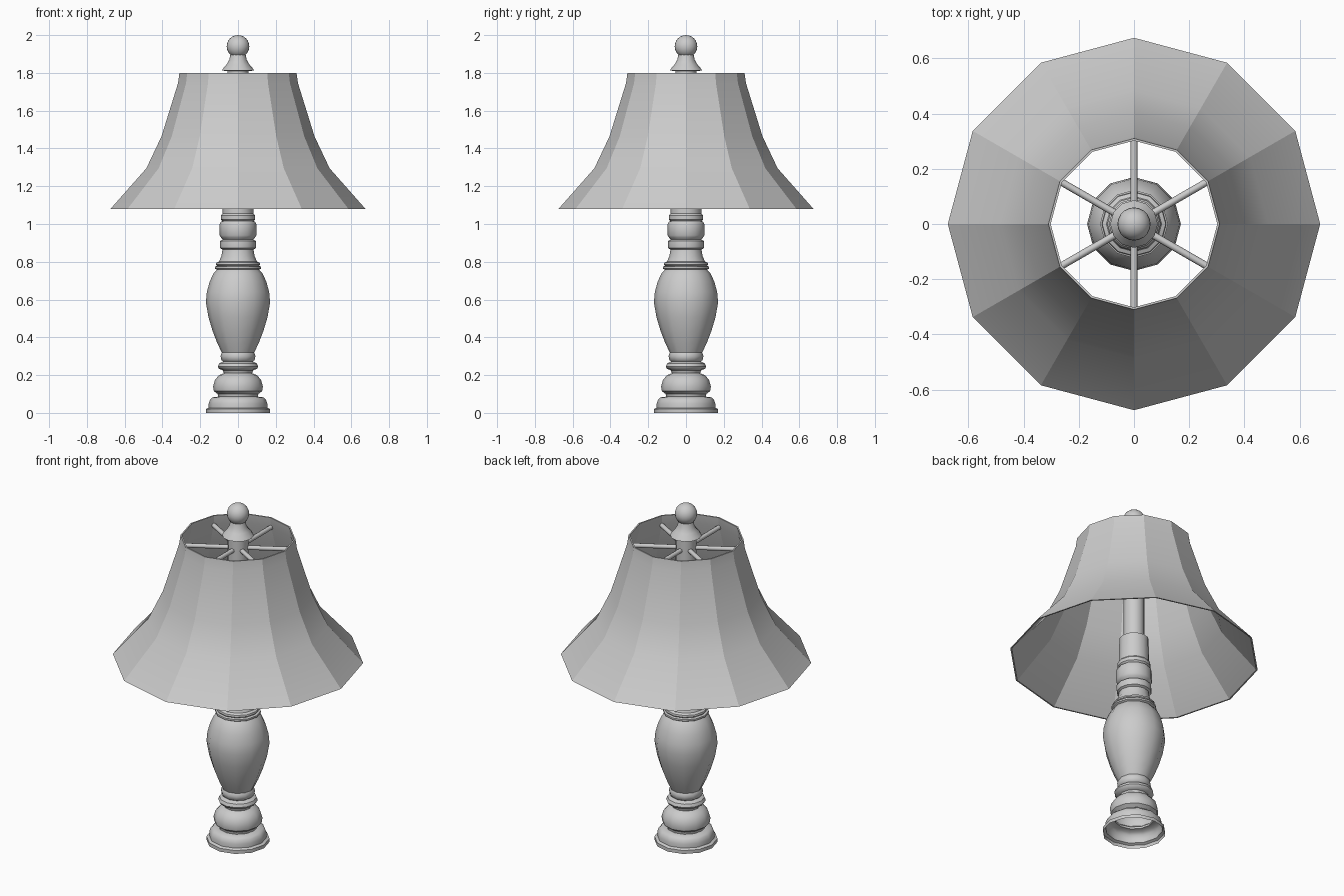
import bpy, bmesh, math
from mathutils import Matrix

if "Cube" in bpy.data.objects:
    bpy.data.objects.remove(bpy.data.objects["Cube"])


def lathe(name, profile, sides=12, angle=40, closed=False):
    """Revolve (radius, height) points around z."""
    bm = bmesh.new()
    rings = []
    for r, z in profile:
        if r < 1e-5:
            rings.append([bm.verts.new((0, 0, z))] * sides)
        else:
            rings.append([bm.verts.new((r * math.cos(2 * math.pi * i / sides),
                                        r * math.sin(2 * math.pi * i / sides), z))
                          for i in range(sides)])
    pairs = list(zip(rings, rings[1:]))
    if closed:
        pairs.append((rings[-1], rings[0]))
    for a, b in pairs:
        for i in range(sides):
            j = (i + 1) % sides
            bm.faces.new(list(dict.fromkeys((a[i], a[j], b[j], b[i]))))
    bmesh.ops.recalc_face_normals(bm, faces=bm.faces)
    return finish(name, bm, angle)


def finish(name, bm, angle):
    mesh = bpy.data.meshes.new(name)
    bm.to_mesh(mesh)
    bm.free()
    obj = bpy.data.objects.new(name, mesh)
    bpy.context.collection.objects.link(obj)
    bpy.ops.object.select_all(action='DESELECT')
    obj.select_set(True)
    bpy.context.view_layer.objects.active = obj
    bpy.ops.object.shade_smooth_by_angle(angle=math.radians(angle))
    return obj


# Foot, open underneath, with rounded collar
lathe("base", [(0.17, 0), (0.17, 0.02), (0.155, 0.027), (0.155, 0.05), (0.148, 0.07),
               (0.135, 0.082), (0.105, 0.086), (0.108, 0.1), (0.128, 0.115), (0.132, 0.14),
               (0.122, 0.175), (0.1, 0.2), (0.075, 0.21)])

# Stacked rings under the vase
lathe("lower_rings", [(0.075, 0.21), (0.08, 0.225), (0.1, 0.233), (0.107, 0.245),
                      (0.1, 0.262), (0.078, 0.272), (0.088, 0.28), (0.092, 0.3),
                      (0.088, 0.315), (0.085, 0.32)])

# Vase-shaped body
lathe("vase_body", [(0.085, 0.318), (0.11, 0.37), (0.135, 0.435), (0.156, 0.505), (0.17, 0.585),
                    (0.165, 0.64), (0.15, 0.695), (0.13, 0.738), (0.112, 0.758)])

# Turned neck with rings and socket sleeve
lathe("neck", [(0.112, 0.758), (0.123, 0.764), (0.123, 0.774), (0.11, 0.778), (0.117, 0.785),
               (0.115, 0.795), (0.1, 0.802), (0.088, 0.83), (0.082, 0.865), (0.094, 0.872),
               (0.096, 0.89), (0.094, 0.91), (0.08, 0.918), (0.09, 0.928), (0.097, 0.94),
               (0.097, 1.0), (0.09, 1.012), (0.083, 1.016), (0.091, 1.025), (0.091, 1.045),
               (0.082, 1.055), (0.08, 1.2), (0, 1.2)])

# Centre post
lathe("post", [(0, 1.19), (0.056, 1.19), (0.056, 1.82), (0, 1.82)])

# Flared finial and its ball
lathe("finial", [(0.05, 1.81), (0.086, 1.812), (0.08, 1.822), (0.06, 1.845),
                 (0.046, 1.87), (0.04, 1.9)])
ball = [(0.06 * math.sin(math.pi * i / 12), 1.94 - 0.06 * math.cos(math.pi * i / 12))
        for i in range(13)]
lathe("finial_ball", ball, sides=20)

# Twelve-sided flared shade with thin wall
outer = [(0.31, 1.8), (0.318, 1.744), (0.405, 1.464), (0.485, 1.295), (0.675, 1.08)]
inner = [(r - 0.008, z) for r, z in reversed(outer)]
lathe("shade", outer + inner, angle=20, closed=True)

# Six radial spokes holding the shade
bm = bmesh.new()
for k in range(6):
    m = (Matrix.Rotation(math.radians(30 + 60 * k), 4, 'Z')
         @ Matrix.Translation((0.18, 0, 1.74))
         @ Matrix.Rotation(math.pi / 2, 4, 'Y'))
    bmesh.ops.create_cone(bm, cap_ends=True, segments=8, radius1=0.013, radius2=0.013,
                          depth=0.27, matrix=m)
finish("spokes", bm, 50)
